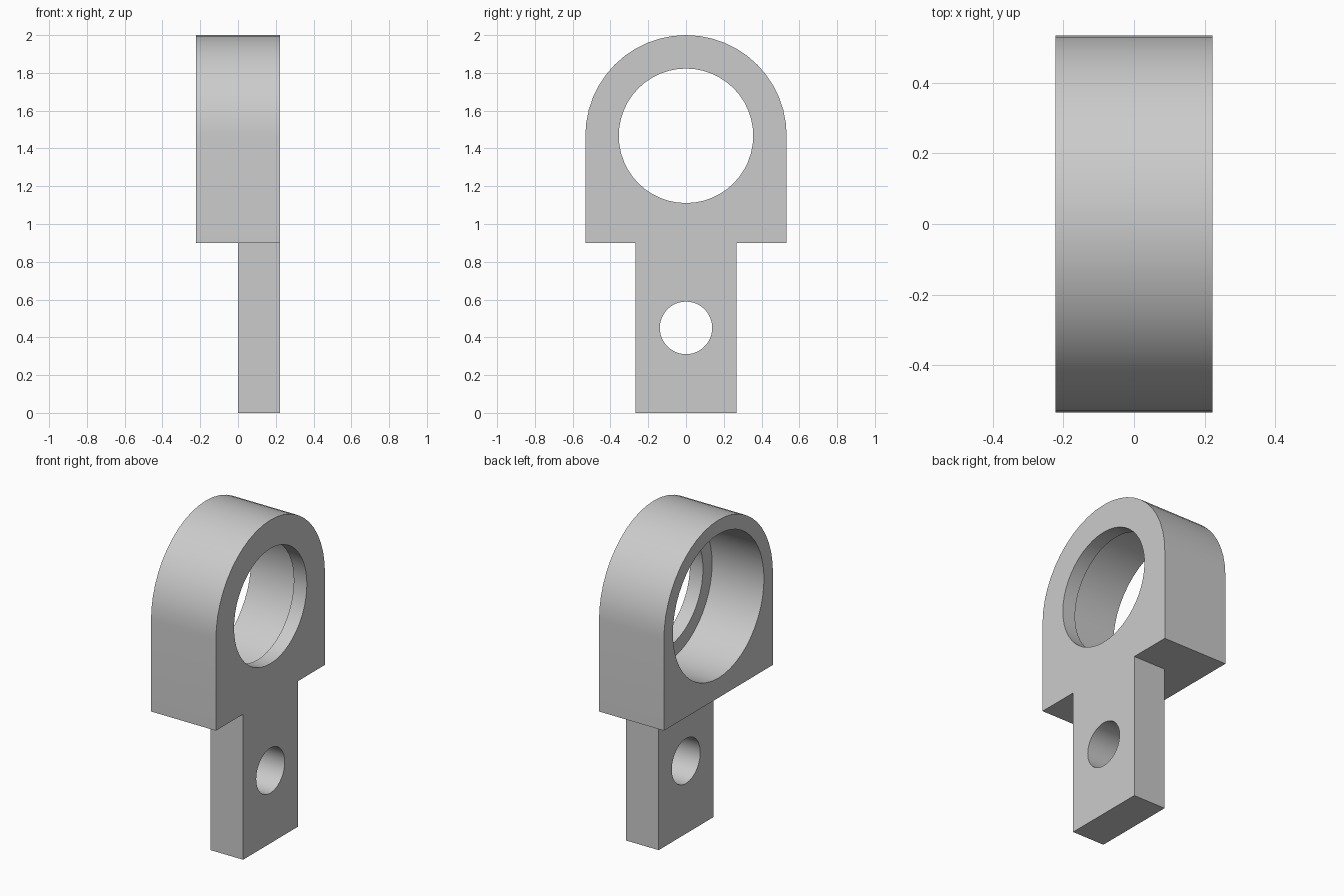
import bpy
import bmesh
from math import cos, sin, pi, radians

cube = bpy.data.objects.get("Cube")
if cube:
    bpy.data.objects.remove(cube, do_unlink=True)

HALF = 0.222       # half thickness of the head
HEAD_R = 0.533     # outer radius of the head
HEAD_Z = 1.467     # height of the bore axis
STEP_Z = 0.9       # underside of the head
TANG_W = 0.267     # half width of the tang
LIP = 0.089        # thickness of the lip that narrows the bore

grey = bpy.data.materials.new("plain grey")
grey.use_nodes = True
colour = (0.6, 0.6, 0.6, 1)
grey.diffuse_color = colour
grey.node_tree.nodes["Principled BSDF"].inputs["Base Color"].default_value = colour


def circle(radius, z, start=0, sweep=2 * pi, steps=48, closed=True):
    """Points (y, z) on a circle or arc."""
    count = steps if closed else steps + 1
    return [(radius * cos(start + sweep * i / steps),
             z + radius * sin(start + sweep * i / steps)) for i in range(count)]


def prism(name, outline, x0, x1):
    """Extrude a (y, z) outline along x."""
    bm = bmesh.new()
    face = bm.faces.new([bm.verts.new((x0, y, z)) for y, z in outline])
    result = bmesh.ops.extrude_face_region(bm, geom=[face])
    moved = [v for v in result["geom"] if isinstance(v, bmesh.types.BMVert)]
    bmesh.ops.translate(bm, verts=moved, vec=(x1 - x0, 0, 0))
    bmesh.ops.recalc_face_normals(bm, faces=bm.faces)
    mesh = bpy.data.meshes.new(name)
    bm.to_mesh(mesh)
    bm.free()
    mesh.materials.append(grey)
    obj = bpy.data.objects.new(name, mesh)
    bpy.context.collection.objects.link(obj)
    return obj


# Full silhouette: tang, shoulders and rounded head
outline = [(-HEAD_R, STEP_Z), (-TANG_W, STEP_Z), (-TANG_W, 0),
           (TANG_W, 0), (TANG_W, STEP_Z), (HEAD_R, STEP_Z)]
outline += circle(HEAD_R, HEAD_Z, 0, pi, 24, closed=False)
body = prism("bearing_bracket", outline, -HALF, HALF)

# Cutters: tang step, through hole, wide bore, bolt hole
step = [(-1, -1), (1, -1), (1, STEP_Z), (-1, STEP_Z)]
cutters = [
    prism("step_cutter", step, -1, 0),
    prism("lip_hole_cutter", circle(0.356, HEAD_Z), -1, 1),
    prism("bore_cutter", circle(0.445, HEAD_Z), -1, HALF - LIP),
    prism("bolt_hole_cutter", circle(0.139, 0.45), -1, 1),
]

bpy.ops.object.select_all(action="DESELECT")
body.select_set(True)
bpy.context.view_layer.objects.active = body
for cutter in cutters:
    cutter.hide_render = True
    cut = body.modifiers.new(cutter.name, "BOOLEAN")
    cut.operation = "DIFFERENCE"
    cut.solver = "EXACT"
    cut.object = cutter
    bpy.ops.object.modifier_apply(modifier=cut.name)
for cutter in cutters:
    bpy.data.objects.remove(cutter, do_unlink=True)

bpy.ops.object.shade_smooth_by_angle(angle=radians(30))
